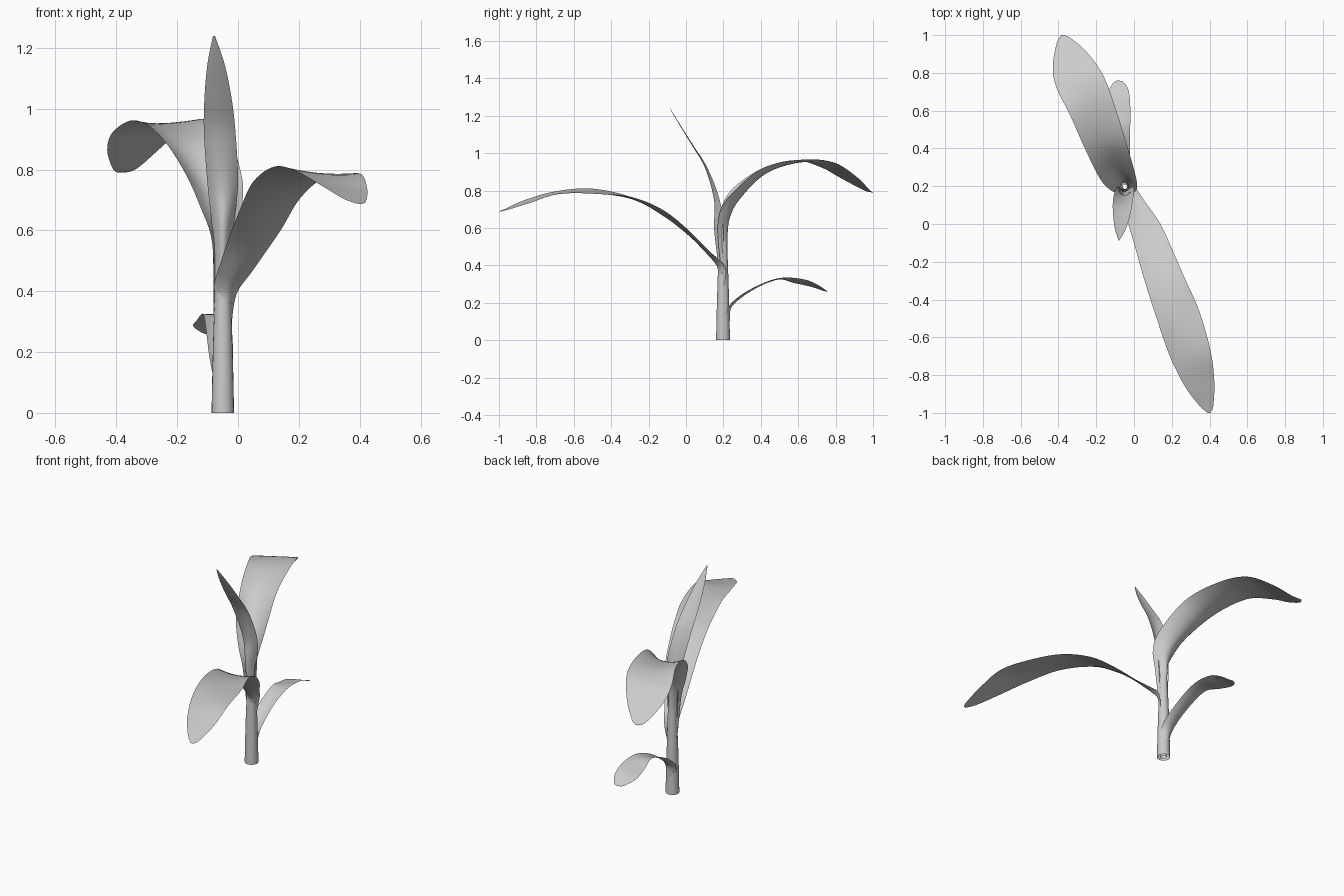
import bpy
import math
from mathutils import Vector

default_cube = bpy.data.objects.get("Cube")
if default_cube:
    bpy.data.objects.remove(default_cube, do_unlink=True)

# One plain grey for the whole plant
grey = bpy.data.materials.new("plain_grey")
grey.use_nodes = True
colour = (0.6, 0.6, 0.6, 1)
grey.diffuse_color = colour
grey.node_tree.nodes["Principled BSDF"].inputs["Base Color"].default_value = colour


def add_object(name, verts, faces):
    mesh = bpy.data.meshes.new(name)
    mesh.from_pydata(verts, [], faces)
    mesh.materials.append(grey)
    mesh.shade_smooth()
    obj = bpy.data.objects.new(name, mesh)
    bpy.context.collection.objects.link(obj)
    return obj


def grid_faces(rows, columns, closed=False):
    """Quads joining neighbouring rows of points."""
    faces = []
    for r in range(rows - 1):
        for c in range(columns if closed else columns - 1):
            n = (c + 1) % columns
            faces.append((r * columns + c, r * columns + n,
                          (r + 1) * columns + n, (r + 1) * columns + c))
    return faces


def smooth_rows(rows, steps):
    """Catmull-Rom interpolation through every row of numbers."""
    result = []
    last = len(rows) - 1
    for i in range(last):
        p, q, r, s = (rows[min(max(i + k, 0), last)] for k in (-1, 0, 1, 2))
        for step in range(steps):
            t = step / steps
            result.append([b + t / 2 * (c - a + t * (2 * a - 5 * b + 4 * c - d
                           + t * (3 * (b - c) + d - a)))
                           for a, b, c, d in zip(p, q, r, s)])
    return result + [list(rows[last])]


def add_leaf(name, rows, steps=6, columns=11):
    """Each row: one edge point, the opposite edge point, depth of the fold."""
    rows = smooth_rows(rows, steps)
    centres = [(Vector(r[:3]) + Vector(r[3:6])) / 2 for r in rows]
    verts = []
    for i, row in enumerate(rows):
        half = (Vector(row[3:6]) - Vector(row[:3])) / 2
        along = centres[min(i + 1, len(rows) - 1)] - centres[max(i - 1, 0)]
        normal = half.cross(along).normalized()
        for c in range(columns):
            s = 2 * c / (columns - 1) - 1
            verts.append(centres[i] + half * s + normal * row[6] * (1 - s * s))
    return add_object(name, verts, grid_faces(len(rows), columns))


def add_tube(name, rings, sides=20):
    """Open tube; each ring: x, y, z, radius."""
    verts = []
    for x, y, z, radius in rings:
        for k in range(sides):
            a = math.tau * k / sides
            verts.append((x + radius * math.cos(a), y + radius * math.sin(a), z))
    return add_object(name, verts, grid_faces(len(rings), sides, closed=True))


# Stem, with the rolled inner layer showing at its cut end
add_tube("stem", smooth_rows([(-.05, .198, 0, .037), (-.05, .198, .15, .034),
                              (-.05, .198, .32, .029), (-.048, .198, .5, .022),
                              (-.048, .198, .58, .012)], 4))
add_tube("stem_core", [(-.05, .198, 0, .018), (-.05, .198, .3, .015)])

# Long leaf arching to the front
add_leaf("front_leaf", [
    (-.078, .2, .28, -.022, .2, .28, .03),
    (-.08, .19, .41, -.005, .21, .39, .035),
    (-.055, .09, .5, .05, .13, .47, .015),
    (-.03, 0, .575, .14, 0, .6, .01),
    (.005, -.12, .665, .2, -.13, .7, .01),
    (.05, -.28, .76, .27, -.29, .765, .01),
    (.12, -.5, .81, .345, -.46, .782, .01),
    (.19, -.7, .795, .405, -.67, .785, .008),
    (.27, -.86, .75, .425, -.83, .735, .005),
    (.345, -.96, .705, .42, -.96, .695, 0),
    (.39, -1, .688, .405, -1, .687, 0)])

# Broad leaf arching to the back, sheathing the upper stem
add_leaf("back_leaf", [
    (-.02, .19, .36, -.08, .19, .36, .035),
    (-.012, .17, .56, -.085, .165, .56, .055),
    (.013, .18, .68, -.125, .18, .68, .06),
    (.012, .24, .78, -.18, .24, .8, .06),
    (-.035, .41, .92, -.26, .4, .915, .035),
    (-.1, .62, .965, -.34, .58, .962, .015),
    (-.165, .79, .95, -.41, .72, .925, 0),
    (-.25, .91, .875, -.43, .83, .865, 0),
    (-.33, .98, .805, -.41, .955, .8, 0),
    (-.37, 1, .79, -.385, 1, .79, 0)])

# Young upright leaf leaning forward
add_leaf("upright_leaf", [
    (-.08, .2, .42, -.025, .2, .42, .03),
    (-.085, .2, .6, -.015, .2, .6, .05),
    (-.1, .18, .75, 0, .18, .75, .03),
    (-.112, .115, .92, -.008, .115, .92, .012),
    (-.11, .04, 1.04, -.022, .04, 1.04, .006),
    (-.1, -.03, 1.15, -.045, -.03, 1.15, .004),
    (-.082, -.085, 1.24, -.076, -.085, 1.24, .002)])

# Small low leaf at the back
add_leaf("small_back_leaf", [
    (-.02, .205, .11, -.08, .205, .11, .03),
    (-.016, .235, .19, -.095, .235, .19, .015),
    (-.02, .36, .28, -.105, .34, .27, .01),
    (-.02, .5, .332, -.115, .48, .325, .005),
    (-.02, .63, .325, -.135, .58, .305, .005),
    (-.03, .71, .292, -.147, .67, .285, 0),
    (-.055, .75, .265, -.115, .74, .262, 0),
    (-.08, .76, .26, -.09, .76, .26, 0)])
